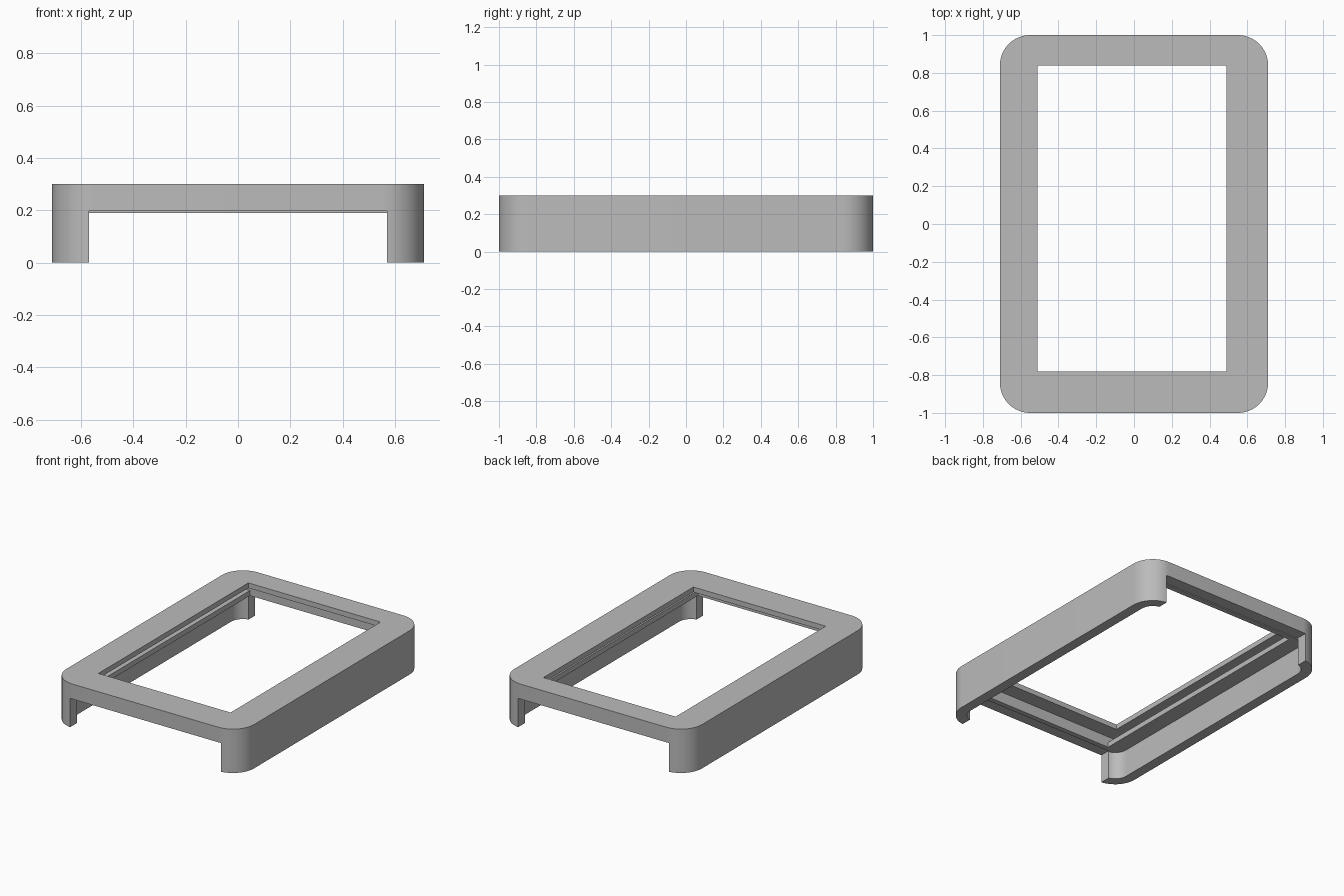
import bpy, bmesh, math

cube = bpy.data.objects.get("Cube")
if cube:
    bpy.data.objects.remove(cube, do_unlink=True)

grey = bpy.data.materials.new("plain_grey")
grey.use_nodes = True
grey.diffuse_color = (0.5, 0.5, 0.5, 1)
grey.node_tree.nodes["Principled BSDF"].inputs["Base Color"].default_value = (0.5, 0.5, 0.5, 1)


def outline(x0, x1, y0, y1, r, steps=16):
    """Rectangle outline, with round corners when r is above zero."""
    if r == 0:
        return [(x0, y0), (x1, y0), (x1, y1), (x0, y1)]
    centres = [(x1 - r, y1 - r), (x0 + r, y1 - r), (x0 + r, y0 + r), (x1 - r, y0 + r)]
    points = []
    for i, (cx, cy) in enumerate(centres):
        for k in range(steps + 1):
            a = math.pi / 2 * (i + k / steps)
            points.append((cx + r * math.cos(a), cy + r * math.sin(a)))
    return points


def prism(name, x0, x1, y0, y1, z0, z1, r=0):
    bm = bmesh.new()
    base = bm.faces.new([bm.verts.new((x, y, z0)) for x, y in outline(x0, x1, y0, y1, r)])
    top = bmesh.ops.extrude_face_region(bm, geom=[base])["geom"]
    verts = [g for g in top if isinstance(g, bmesh.types.BMVert)]
    bmesh.ops.translate(bm, verts=verts, vec=(0, 0, z1 - z0))
    bmesh.ops.recalc_face_normals(bm, faces=bm.faces)
    mesh = bpy.data.meshes.new(name)
    bm.to_mesh(mesh)
    bm.free()
    mesh.materials.append(grey)
    obj = bpy.data.objects.new(name, mesh)
    bpy.context.collection.objects.link(obj)
    return obj


# Outer shell
frame = prism("bezel_frame", -0.71, 0.71, -1, 1, 0, 0.3, 0.16)

# Hollows: window, underside cavity, rail opening, slot under the lip, end notches
cutters = [
    prism("window_cut", -0.51, 0.49, -0.78, 0.84, 0.1, 0.4),
    prism("cavity_cut", -0.64, 0.64, -0.93, 0.93, -0.1, 0.19, 0.09),
    prism("rail_cut", -0.53, 0.53, -0.885, 0.885, 0.1, 0.25),
    prism("slot_cut", -0.585, 0.585, -0.885, 0.885, 0.225, 0.265),
    prism("front_notch_cut", -0.57, 0.57, -1.1, -0.92, -0.2, 0.197),
    prism("back_notch_cut", -0.57, 0.57, 0.92, 1.1, -0.2, 0.197),
]
for cutter in cutters:
    cutter.hide_render = True
    mod = frame.modifiers.new(cutter.name, "BOOLEAN")
    mod.operation = "DIFFERENCE"
    mod.solver = "EXACT"
    mod.object = cutter

# Bake the cuts and drop the helpers
bpy.context.view_layer.update()
evaluated = frame.evaluated_get(bpy.context.evaluated_depsgraph_get())
result = bpy.data.meshes.new_from_object(evaluated)
frame.modifiers.clear()
frame.data = result
for cutter in cutters:
    bpy.data.objects.remove(cutter, do_unlink=True)

# Smooth corners with crisp edges
bpy.ops.object.select_all(action="DESELECT")
frame.select_set(True)
bpy.context.view_layer.objects.active = frame
bpy.ops.object.shade_smooth_by_angle(angle=math.radians(30))
